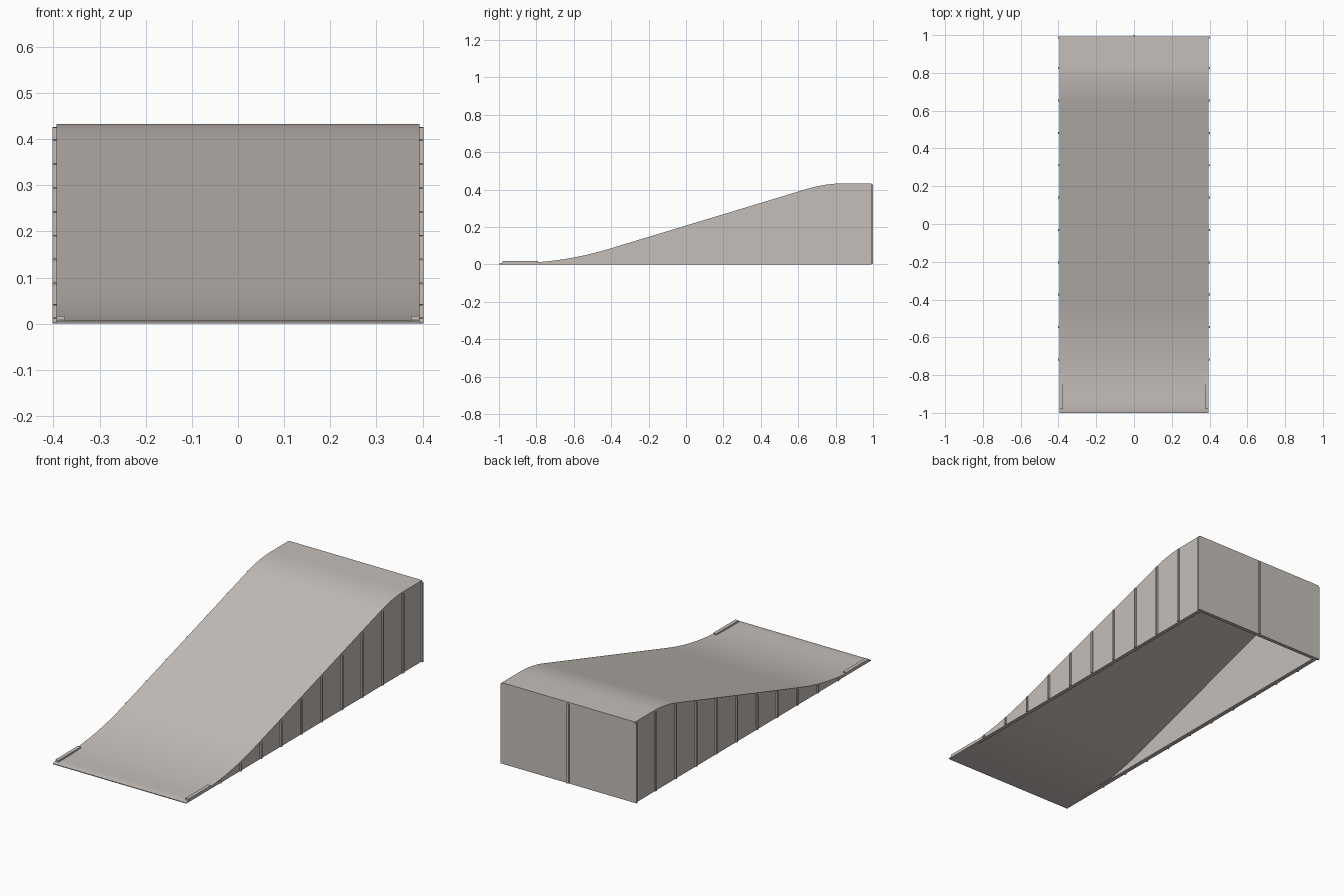
import bpy
import bmesh

cube = bpy.data.objects.get("Cube")
if cube:
    bpy.data.objects.remove(cube, do_unlink=True)

HALF = 0.394      # half width of the deck
OUT = 0.402       # outer face of the ribs
BACK = 0.992      # outer face of the back panel
SKIN = 0.008      # deck and panel thickness
LOW, HIGH, SLOPE, BASE = 0.008, 0.433, 0.303, 0.2076

grey = bpy.data.materials.new("warm_grey_steel")
grey.use_nodes = True
colour = (0.56, 0.52, 0.49, 1)
grey.diffuse_color = colour
bsdf = next(n for n in grey.node_tree.nodes if n.type == "BSDF_PRINCIPLED")
bsdf.inputs["Base Color"].default_value = colour


def height(y):
    """Deck height: flat, upward curve, straight slope, crest, flat."""
    kinks = ((LOW, 0.25, 1), (HIGH, 0.1, -1))
    for level, reach, side in kinks:
        kink = (level - BASE) / SLOPE
        if abs(y - kink) < reach:
            t = reach + side * (y - kink)
            return level + side * SLOPE * t * t / (4 * reach)
    return min(HIGH, max(LOW, BASE + SLOPE * y))


def finish(name, bm, smooth=False):
    bmesh.ops.recalc_face_normals(bm, faces=bm.faces)
    mesh = bpy.data.meshes.new(name)
    bm.to_mesh(mesh)
    bm.free()
    mesh.materials.append(grey)
    obj = bpy.data.objects.new(name, mesh)
    bpy.context.collection.objects.link(obj)
    if smooth:
        bpy.ops.object.select_all(action="DESELECT")
        obj.select_set(True)
        bpy.context.view_layer.objects.active = obj
        bpy.ops.object.shade_smooth_by_angle(angle=0.5)
    return obj


def strip(name, x0, x1, upper, lower, smooth=False):
    """Solid between two (y, z) lines, running from x0 to x1."""
    bm = bmesh.new()
    rows = [[bm.verts.new((x, y, z)) for y, z in line]
            for x, line in ((x0, upper), (x1, upper), (x1, lower), (x0, lower))]
    for i in range(4):
        a, b = rows[i], rows[(i + 1) % 4]
        for j in range(len(a) - 1):
            bm.faces.new((a[j], a[j + 1], b[j + 1], b[j]))
    for end in (0, -1):
        bm.faces.new([row[end] for row in rows])
    return finish(name, bm, smooth)


def box(name, x0, x1, y0, y1, z0, z1):
    return strip(name, x0, x1, [(y0, z1), (y1, z1)], [(y0, z0), (y1, z0)])


# Curved deck plate with a thin front lip
ys = [-0.98 + (BACK + 0.98) * i / 90 for i in range(91)]
top = [(-1, 0.004)] + [(y, height(y)) for y in ys]
under = [(-1, 0)] + [(y, height(y) - SKIN) for y in ys]
strip("deck", -HALF, HALF, top, under, True)

# Side panels, ribs, bottom flanges and entry rails
panel_ys = [y for y in ys if y > -0.87]
for side, label in ((1, "left"), (-1, "right")):
    face = side * HALF
    strip(label + "_side_panel", face, side * (HALF - 0.006),
          [(y, height(y) - 0.002) for y in panel_ys], [(y, 0) for y in panel_ys])
    for i in range(10):
        y = 0.825 - 0.1713 * i
        edges = (y - 0.005, y + 0.005)
        strip(f"{label}_rib_{i + 1}", side * (HALF - 0.002), side * OUT,
              [(e, height(e) - 0.007) for e in edges], [(e, 0.002) for e in edges])
    box(label + "_bottom_flange", face, side * (HALF - 0.02), -0.97, BACK, 0, 0.006)
    box(label + "_corner_post", side * (HALF - 0.002), side * OUT, BACK - 0.01, BACK, 0, HIGH - 0.007)
    box(label + "_entry_rail", face, side * 0.375, -0.98, -0.79, 0.004, 0.017)

# Back panel with its flange and centre rib
box("back_panel", -HALF, HALF, BACK - 0.006, BACK, 0, HIGH - 0.002)
box("back_bottom_flange", -HALF, HALF, BACK - 0.02, BACK, 0, 0.006)
box("back_rib", -0.005, 0.005, BACK - 0.002, 1, 0.002, HIGH - 0.007)
